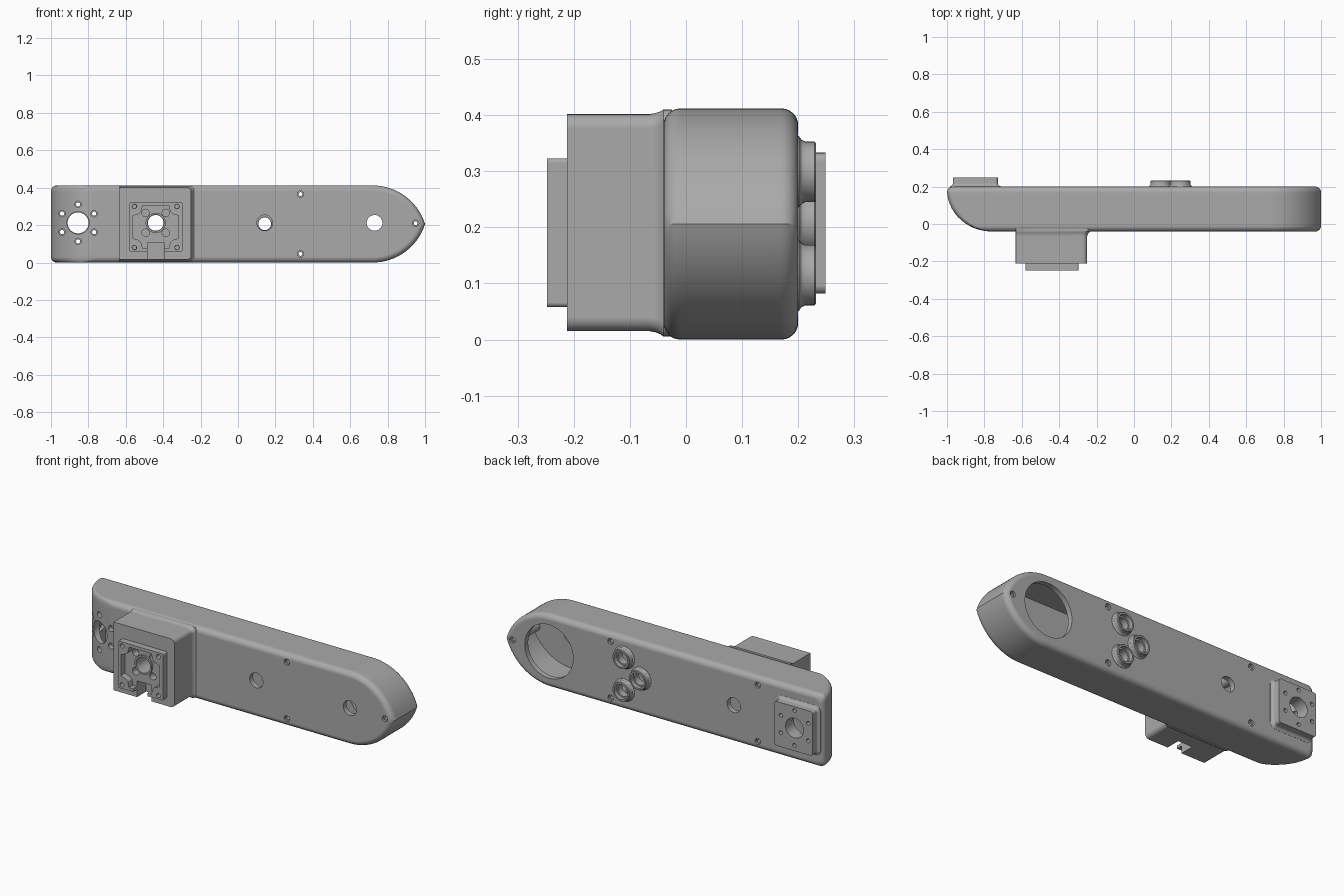
import bpy, bmesh, math

if "Cube" in bpy.data.objects:
    bpy.data.objects.remove(bpy.data.objects["Cube"])

H, CZ = 0.412, 0.206            # body height and its middle
FRONT, BACK, EDGE = -0.04, 0.2, 0.03

grey = bpy.data.materials.new("plain grey")
grey.diffuse_color = (0.40, 0.40, 0.40, 1)
grey.use_nodes = True
grey.node_tree.nodes["Principled BSDF"].inputs["Base Color"].default_value = grey.diffuse_color


def make(name, bm):
    bmesh.ops.recalc_face_normals(bm, faces=bm.faces)
    me = bpy.data.meshes.new(name)
    bm.to_mesh(me)
    bm.free()
    me.materials.append(grey)
    ob = bpy.data.objects.new(name, me)
    bpy.context.collection.objects.link(ob)
    return ob


def skin(bm, rings):
    """Closed solid through rings of (x, y, z) points."""
    rows = [[bm.verts.new(p) for p in r] for r in rings]
    n = len(rows[0])
    for a, b in zip(rows, rows[1:]):
        for i in range(n):
            j = (i + 1) % n
            bm.faces.new((a[i], a[j], b[j], b[i]))
    bm.faces.new(rows[0])
    bm.faces.new(rows[-1][::-1])


def loft(name, rings):
    bm = bmesh.new()
    skin(bm, rings)
    return make(name, bm)


def lathe(name, x, z, profile, n=32):
    """Closed (radius, y) profile turned round an axis along y."""
    bm = bmesh.new()
    rows = [[bm.verts.new((x + r * math.cos(k * math.tau / n), y,
                           z + r * math.sin(k * math.tau / n)))
             for k in range(n)] for r, y in profile]
    for a, b in zip(rows, rows[1:] + rows[:1]):
        for i in range(n):
            j = (i + 1) % n
            bm.faces.new((a[i], a[j], b[j], b[i]))
    return make(name, bm)


def circle(x, z, r, y, n=32):
    return [(x + r * math.cos(k * math.tau / n), y, z + r * math.sin(k * math.tau / n))
            for k in range(n)]


def round_rect(x0, x1, z0, z1, y, r_left, r_right):
    pts = []
    for cx, cz, r, start in ((x1, z1, r_right, 0), (x0, z1, r_left, 90),
                             (x0, z0, r_left, 180), (x1, z0, r_right, 270)):
        sx, sz = (-1 if cx == x1 else 1), (-1 if cz == z1 else 1)
        for k in range(6):
            a = math.radians(start + 18 * k)
            pts.append((cx + sx * r + r * math.cos(a), y, cz + sz * r + r * math.sin(a)))
    return pts


def cut(ob, cutter):
    mod = ob.modifiers.new("cut", 'BOOLEAN')
    mod.operation, mod.solver, mod.object = 'DIFFERENCE', 'EXACT', cutter
    bpy.context.view_layer.objects.active = ob
    bpy.ops.object.modifier_apply(modifier=mod.name)
    bpy.data.objects.remove(cutter)


def drill(ob, holes):
    """holes: (x, z, radius, y_start, y_end)"""
    bm = bmesh.new()
    for x, z, r, y0, y1 in holes:
        skin(bm, [circle(x, z, r, y0), circle(x, z, r, y1)])
    cut(ob, make("drill", bm))


# ---- body: straight arm, pointed arch at one end, curved front at the other
def outline(y, d, xl, corner=0.03):
    cx, dx = 0.72, 0.28
    R = (dx * dx + CZ * CZ) / (2 * CZ)
    low, r = H - R, R - d
    a0 = math.asin((CZ - low) / r)
    top = []
    for k in range(17):
        a = a0 + (math.pi / 2 - a0) * k / 16
        top.append((cx + r * math.cos(a), low + r * math.sin(a)))
    for k in range(7):
        a = math.pi / 2 + math.pi / 2 * k / 6
        top.append((xl + corner + corner * math.cos(a), H - d - corner + corner * math.sin(a)))
    pts = top + [(x, H - z) for x, z in reversed(top[1:])]
    return [(x, y, z) for x, z in pts]


def inset(y):
    f = max(0, EDGE - min(y - FRONT, BACK - y))
    return EDGE - math.sqrt(max(0, EDGE ** 2 - f ** 2))


def left_end(y):
    t = min(1, max(0, (0.185 - y) / 0.225))
    return -0.76 - 0.24 * math.sqrt(1 - t * t) + (inset(y) if y > 0.1 else 0)


steps = [EDGE * (1 - math.cos(math.radians(15 * k))) for k in range(7)]
levels = ([FRONT + s for s in steps] + [0.005 + 0.0165 * k for k in range(10)]
          + [BACK - s for s in reversed(steps)])
body = loft("arm_body", [outline(y, inset(y), left_end(y)) for y in levels])
inner = [-0.01 + 0.02 * k for k in range(10)]
cut(body, loft("cavity", [outline(y, 0.03, left_end(y) + 0.05, 0.02) for y in inner]))

MOUNT_X, BLOCK_X = -0.855, -0.44
bolts = [(MOUNT_X + 0.099 * math.sin(k * math.pi / 3),
          CZ + 0.006 + 0.099 * math.cos(k * math.pi / 3)) for k in range(6)]
screws = [(x, CZ + s * 0.16) for x in (0.334, -0.59) for s in (1, -1)] + [(0.95, CZ + 0.004)]
buttons = [(0.247, 0.299), (0.247, 0.115), (0.143, 0.207)]
ZC = 0.212

holes = [(MOUNT_X, ZC, 0.06, -0.3, 0.3), (BLOCK_X, ZC, 0.042, -0.3, 0.3),
         (0.143, ZC, 0.042, -0.3, 0.05), (0.73, ZC, 0.042, -0.3, 0.05),
         (0.72, CZ, 0.152, 0.1, 0.3)]
holes += [(x, z, 0.036, 0.1, 0.3) for x, z in buttons]
holes += [(x, z, 0.017, -0.3, 0.3) for x, z in screws + bolts]
drill(body, holes)

# ---- screw posts inside the shell
parts = [body]
for i, (x, z) in enumerate(screws):
    parts.append(lathe(f"screw_post_{i + 1}", x, z,
                       [(0.027, -0.028), (0.027, 0.188), (0.01, 0.188), (0.01, -0.028)], 20))

# ---- ring buttons on the back
for i, (x, z) in enumerate(buttons):
    parts.append(lathe(f"ring_button_{i + 1}", x, z, [
        (0.064, 0.195), (0.064, 0.201), (0.057, 0.206), (0.054, 0.213), (0.054, 0.229),
        (0.051, 0.232), (0.042, 0.232), (0.042, 0.208), (0.034, 0.208), (0.034, 0.168)]))

# ---- back mounting plate with flared foot
plate = loft("back_mount_plate", [
    round_rect(-0.968 - o, -0.728 + o, 0.082 - o, 0.333 + o, y, 0.015 + o, 0.015 + o)
    for y, o in ((0.19, 0.016), (0.201, 0.016), (0.204, 0.008), (0.21, 0.002),
                 (0.216, 0), (0.249, 0))])
drill(plate, [(MOUNT_X, ZC, 0.056, 0.1, 0.3)] + [(x, z, 0.011, 0.1, 0.3) for x, z in bolts])
parts.append(plate)

# ---- front block with a filleted foot
block = loft("front_block", [
    round_rect(-0.633, -0.25 + o, 0.015 - o * 0.6, 0.402 + o * 0.5, y, 0.002, 0.025)
    for y, o in ((-0.212, 0), (-0.065, 0), (-0.055, 0.003), (-0.046, 0.009),
                 (-0.04, 0.016), (-0.025, 0.016))])
# socket holes round the central bore
sockets = [(BLOCK_X + sx * 0.054, ZC + sz * 0.053) for sx in (1, -1) for sz in (1, -1)]
corners = [(BLOCK_X + sx * 0.114, ZC - 0.022 + sz * 0.11) for sx in (1, -1) for sz in (1, -1)]

# ---- front plate: raised rim with corner tabs
rim = loft("front_rim", [round_rect(-0.58, -0.297, 0.058, 0.323, y, 0.008, 0.008)
                         for y in (-0.2, -0.248)])
quarter = [(0.122, 0.06), (0.09, 0.07), (0.078, 0.082), (0.07, 0.115)]
cross = (quarter + [(-x, z) for x, z in reversed(quarter)]
         + [(-x, -z) for x, z in quarter] + [(x, -z) for x, z in reversed(quarter)])
cut(rim, loft("recess", [[(BLOCK_X + x, y, 0.19 + z) for x, z in cross] for y in (-0.3, -0.1)]))
drill(rim, [(x, z, 0.012, -0.3, -0.1) for x, z in corners])

# ---- central collar
parts.append(lathe("bore_collar", BLOCK_X, ZC,
                   [(0.054, -0.2), (0.054, -0.222), (0.044, -0.222), (0.044, -0.2)]))

drill(block, [(BLOCK_X, ZC, 0.044, -0.3, 0.0)]
      + [(x, z, 0.02, -0.3, -0.17) for x, z in sockets]
      + [(x, z, 0.01, -0.3, -0.17) for x, z in corners])
for ob in (block, rim):       # cable notch at the bottom
    cut(ob, loft("notch", [round_rect(-0.485, -0.395, -0.05, 0.107, y, 0.002, 0.002)
                           for y in (-0.3, -0.13)]))
parts += [block, rim]

# ---- smooth shading with crisp edges
for ob in bpy.context.view_layer.objects:
    ob.select_set(ob in parts)
bpy.context.view_layer.objects.active = body
bpy.ops.object.shade_smooth_by_angle(angle=math.radians(30))
for ob in parts:
    ob.modifiers.new("even_normals", 'WEIGHTED_NORMAL').keep_sharp = True
